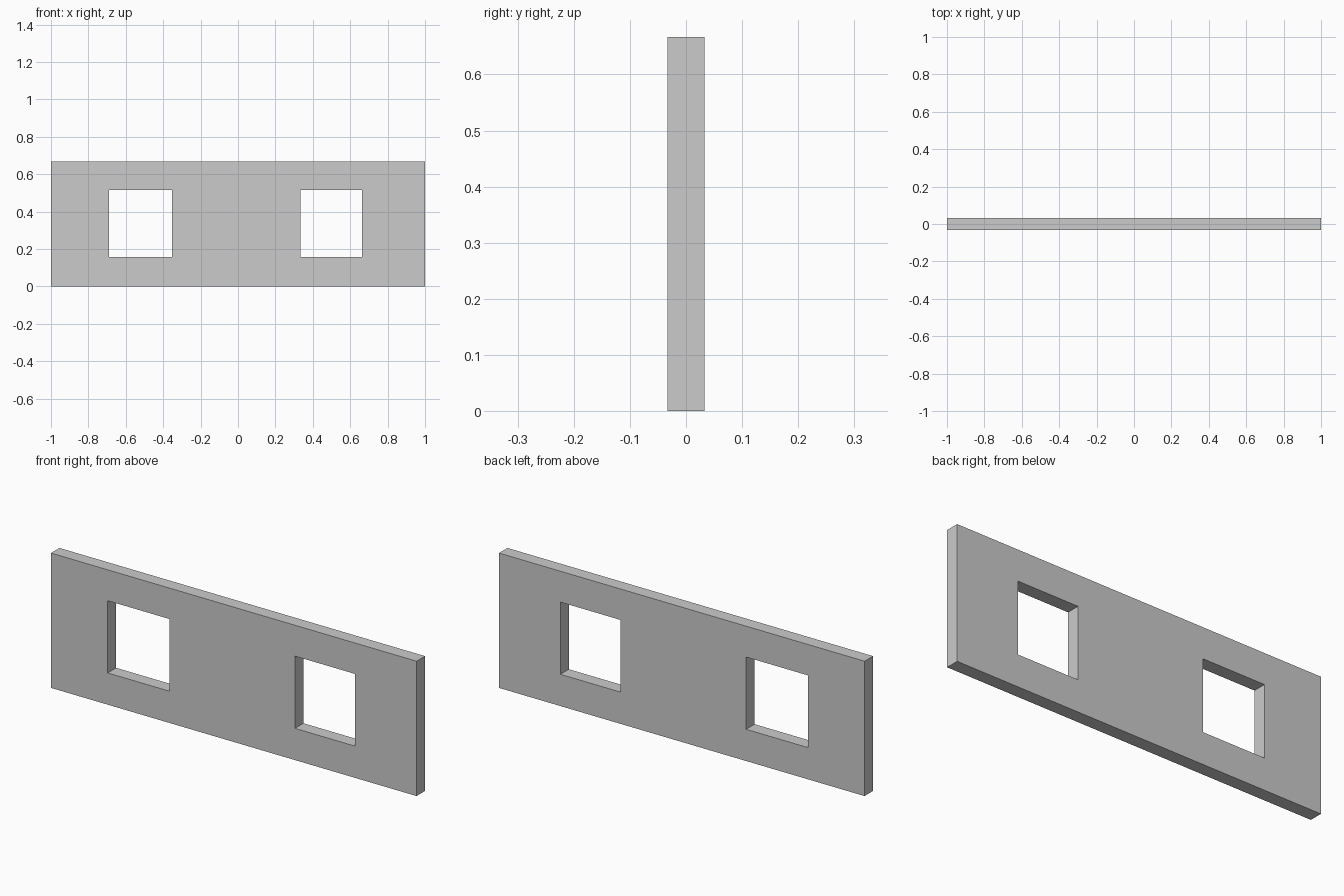
import bpy

if "Cube" in bpy.data.objects:
    bpy.data.objects.remove(bpy.data.objects["Cube"])

THICK = 0.066
HEIGHT = 0.667


def box(name, x0, x1, z0, z1, depth):
    """Box spanning x0..x1 and z0..z1, centred on y = 0."""
    bpy.ops.mesh.primitive_cube_add(size=1, location=((x0 + x1) / 2, 0, (z0 + z1) / 2))
    obj = bpy.context.object
    obj.name = name
    obj.scale = (x1 - x0, depth, z1 - z0)
    bpy.ops.object.transform_apply(location=False, rotation=False, scale=True)
    return obj


# Wall panel
wall = box("wall_panel", -1, 1, 0, HEIGHT, THICK)

# Two window openings cut right through the wall
for name, x0, x1 in (("left_window", -0.69, -0.352), ("right_window", 0.335, 0.664)):
    cutter = box(name + "_cutter", x0, x1, 0.157, 0.514, THICK * 3)
    cutter.hide_render = True
    cutter.display_type = 'WIRE'
    cut = wall.modifiers.new(name, 'BOOLEAN')
    cut.operation = 'DIFFERENCE'
    cut.solver = 'EXACT'
    cut.object = cutter
